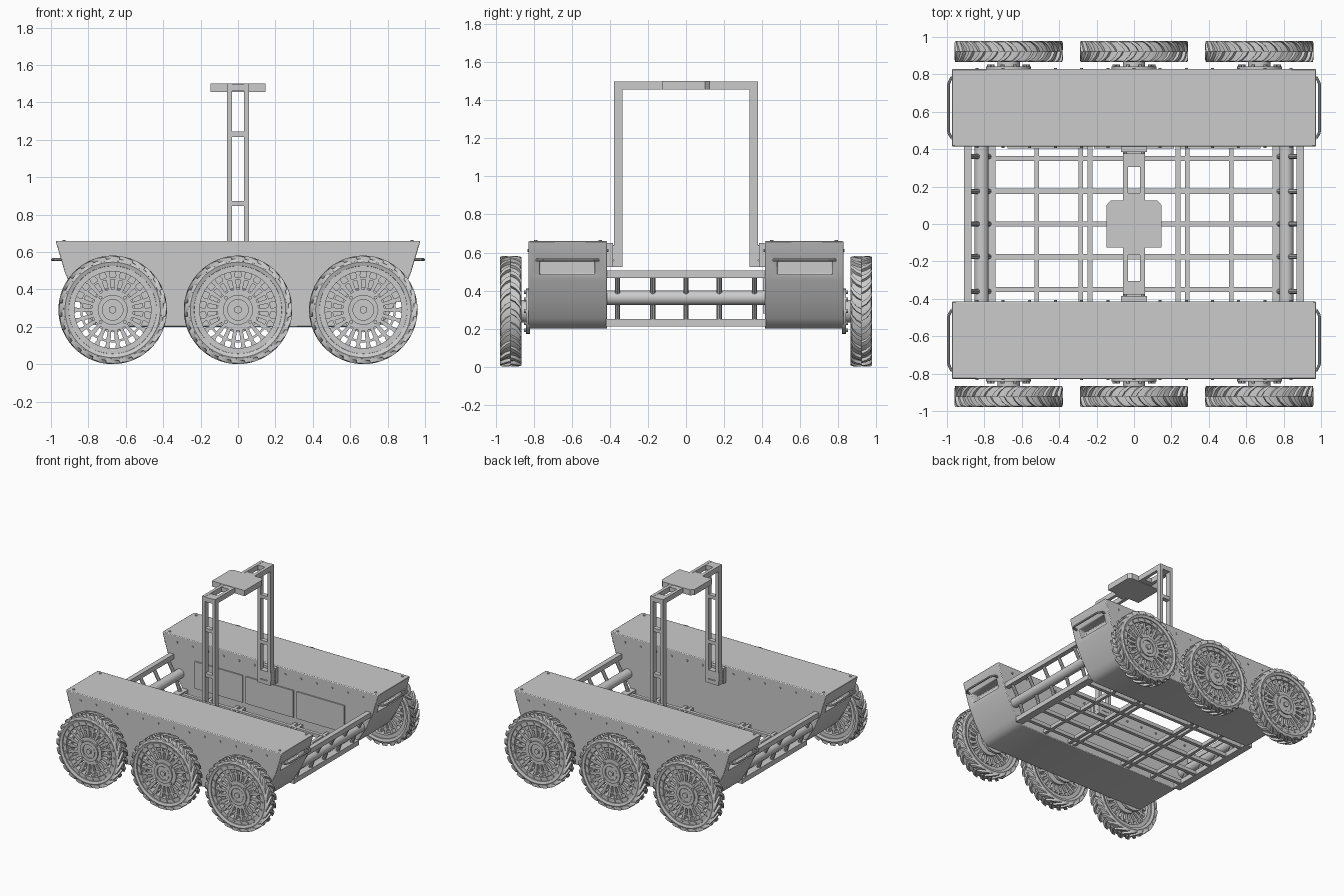
import bpy, bmesh
from math import sin, cos, pi, radians
from mathutils import Vector, Matrix

if "Cube" in bpy.data.objects:
    bpy.data.objects.remove(bpy.data.objects["Cube"])


def finish(name, bm):
    bmesh.ops.recalc_face_normals(bm, faces=bm.faces)
    me = bpy.data.meshes.new(name)
    bm.to_mesh(me)
    bm.free()
    ob = bpy.data.objects.new(name, me)
    bpy.context.collection.objects.link(ob)
    return ob


def box(bm, x0, x1, y0, y1, z0, z1):
    m = Matrix.Translation(((x0 + x1) / 2, (y0 + y1) / 2, (z0 + z1) / 2)) @ \
        Matrix.Diagonal((abs(x1 - x0), abs(y1 - y0), abs(z1 - z0), 1))
    bmesh.ops.create_cube(bm, size=1, matrix=m)


def rod(bm, a, b, r, n=12):
    a, b = Vector(a), Vector(b)
    d = b - a
    m = Matrix.Translation((a + b) / 2) @ d.to_track_quat('Z', 'Y').to_matrix().to_4x4()
    bmesh.ops.create_cone(bm, cap_ends=True, segments=n, radius1=r, radius2=r,
                          depth=d.length, matrix=m)


def loft(bm, rings, closed=False):
    """Skin a list of equal-length point loops."""
    vs = [[bm.verts.new(p) for p in ring] for ring in rings]
    n = len(vs[0])
    for i in range(len(vs) if closed else len(vs) - 1):
        a, b = vs[i], vs[(i + 1) % len(vs)]
        for j in range(n):
            bm.faces.new((a[j], a[(j + 1) % n], b[(j + 1) % n], b[j]))
    if not closed:
        bm.faces.new(vs[0])
        bm.faces.new(vs[-1])


def lathe(bm, profile, n=48):
    """Revolve a closed (radius, y) profile around the y axis."""
    loft(bm, [[(r * cos(2 * pi * i / n), y, r * sin(2 * pi * i / n)) for r, y in profile]
              for i in range(n)], True)


def ring(bm, r0, r1, y0, y1):
    lathe(bm, [(r0, y0), (r1, y0), (r1, y1), (r0, y1)])


def polar(r, a, y):
    return (r * cos(a), y, r * sin(a))


# Wheel: tyre, curved chevron lugs, perforated disc, hub (+y is outboard)
bm = bmesh.new()
lathe(bm, [(.235, -.05), (.255, -.057), (.272, -.05), (.274, 0), (.272, .05),
           (.255, .057), (.235, .05), (.23, 0)], 60)
LUGS = 24
for i in range(LUGS):
    for s in (-1, 1):
        rings = []
        for t, sweep in ((0, 0), (.025, .05), (.045, .13), (.057, .22)):
            a = 2 * pi * (i + .25 * s) / LUGS + sweep
            top = .29 if t < .05 else .285
            rings.append([polar(.262, a, s * t), polar(.262, a + .12, s * t),
                          polar(top, a + .105, s * t), polar(top, a + .015, s * t)])
        loft(bm, rings)
ring(bm, .205, .24, -.04, .042)
ring(bm, .162, .174, -.015, .03)
ring(bm, .03, .11, -.03, .035)
ring(bm, .055, .08, .03, .045)
for i in range(22):
    a = 2 * pi * i / 22
    loft(bm, [[polar(r, a - w / r, -.015), polar(r, a + w / r, -.015),
               polar(r, a + w / r, .03), polar(r, a - w / r, .03)]
              for r, w in ((.1, .008), (.165, .012), (.185, .009), (.21, .017))])
    p = Vector(polar(.222, a, .04))
    rod(bm, p, p + Vector((0, .008, 0)), .009, 8)
rod(bm, (0, -.04, 0), (0, .04, 0), .05, 24)
rod(bm, (0, .04, 0), (0, .052, 0), .022, 6)
for i in range(4):
    p = Vector(polar(.092, pi / 4 + i * pi / 2, .03))
    rod(bm, p, p + Vector((0, .014, 0)), .01, 8)
wheel = finish("wheel", bm)
wheel_mesh = wheel.data
bpy.data.objects.remove(wheel)
for s, side in ((-1, "right"), (1, "left")):
    for k, x in enumerate((-.67, 0, .67)):
        ob = bpy.data.objects.new(f"wheel_{side}_{k + 1}", wheel_mesh)
        ob.location = (x, s * .922, .291)
        ob.rotation_euler.z = 0 if s > 0 else pi
        bpy.context.collection.objects.link(ob)

# Axle mounts: bolted flange plus motor housing outside each pod
for s, side in ((-1, "right"), (1, "left")):
    bm = bmesh.new()
    for x in (-.67, 0, .67):
        rod(bm, (x, s * .82, .291), (x, s * .842, .291), .12, 24)
        rod(bm, (x, s * .84, .291), (x, s * .90, .291), .06, 24)
        for i in range(10):
            a = 2 * pi * i / 10
            px, pz = x + .105 * cos(a), .291 + .105 * sin(a)
            rod(bm, (px, s * .84, pz), (px, s * .853, pz), .01, 8)
    finish(f"axle_mounts_{side}", bm)

# Side pods: tapered hull profile swept across y, with pockets in the ends
half = [(.975, .66), (.968, .635), (.925, .49), (.91, .455), (.865, .36),
        (.80, .255), (.77, .22), (.73, .2)]
outline = half + [(-x, z) for x, z in reversed(half)]
for s, side in ((-1, "right"), (1, "left")):
    bm = bmesh.new()
    loft(bm, [[(x, s * y, z) for x, z in outline] for y in (.415, .828)])
    pod = finish(f"side_pod_{side}", bm)
    bm = bmesh.new()
    for e in (-1, 1):
        box(bm, e * .87, e * 1.05, s * .48, s * .77, .485, .555)
    cutter = finish(f"pod_pocket_cutter_{side}", bm)
    cutter.hide_render = True
    cutter.display_type = 'WIRE'
    mod = pod.modifiers.new("pockets", 'BOOLEAN')
    mod.operation, mod.object, mod.solver = 'DIFFERENCE', cutter, 'EXACT'
    mod = pod.modifiers.new("soft_edges", 'BEVEL')
    mod.width, mod.segments, mod.limit_method = .006, 2, 'ANGLE'
    mod.angle_limit = radians(50)

    # Lid screws and wall bolts
    bm = bmesh.new()
    for x in (-.93, .93):
        for y in (.45, .79):
            rod(bm, (x, s * y, .655), (x, s * y, .665), .009, 8)
    for i in range(13):
        x = -.84 + .14 * i
        rod(bm, (x, s * .825, .61), (x, s * .834, .61), .008, 8)
        rod(bm, (x, s * .418, .61), (x, s * .407, .61), .008, 8)
    finish(f"pod_bolts_{side}", bm)

    # Grab handles on the pod ends
    bm = bmesh.new()
    for e in (-1, 1):
        path = [(.92, .46), (.975, .46), (.992, .49), (.992, .75), (.975, .785), (.92, .785)]
        pts = [(e * x, s * y, .56) for x, y in path]
        for a, b in zip(pts, pts[1:]):
            rod(bm, a, b, .008, 10)
    finish(f"end_handles_{side}", bm)

# Flat access panels on the inner wall of the left pod
bm = bmesh.new()
for x in (-.46, 0, .46):
    box(bm, x - .215, x + .215, .405, .42, .28, .5)
finish("inner_access_panels", bm)

# Floor grid between the pods
bm = bmesh.new()
for y in (-.35, -.175, 0, .175, .35):
    box(bm, -.77, .77, y - .014, y + .014, .212, .242)
for x in (-.52, -.285, -.235, .235, .285, .52):
    box(bm, x - .013, x + .013, -.42, .42, .21, .24)
finish("floor_grid", bm)

# Sloped end ladders: top rail, middle tube, bottom rail and struts
for e, end in ((-1, "rear"), (1, "front")):
    bm = bmesh.new()
    box(bm, e * .87, e * .91, -.42, .42, .465, .505)
    box(bm, e * .74, e * .80, -.42, .42, .21, .25)
    rod(bm, (e * .815, -.42, .362), (e * .815, .42, .362), .038, 20)
    for y in (-.36, -.175, 0, .175, .36):
        rod(bm, (e * .89, y, .485), (e * .82, y, .362), .014, 10)
        rod(bm, (e * .82, y, .362), (e * .77, y, .23), .014, 10)
    finish(f"end_ladder_{end}", bm)

# Sensor mast: twin uprights each side, rungs, bolted feet
for s, side in ((-1, "right"), (1, "left")):
    bm = bmesh.new()
    for x in (-.046, .046):
        box(bm, x - .013, x + .013, s * .335, s * .378, .53, 1.5)
    for z in (.86, 1.23):
        box(bm, -.04, .04, s * .338, s * .375, z - .014, z + .014)
    box(bm, -.06, .06, s * .335, s * .40, .525, .555)
    box(bm, -.07, .07, s * .385, s * .418, .525, .65)
    box(bm, -.06, .06, s * .338, s * .39, .56, .63)
    for x in (-.05, .05):
        for z in (.55, .59, .63):
            rod(bm, (x, s * .39, z), (x, s * .378, z), .009, 8)
    finish(f"mast_post_{side}", bm)

# Mast top frame and sensor plate
bm = bmesh.new()
for x in (-.046, .046):
    box(bm, x - .013, x + .013, -.378, .378, 1.458, 1.5)
for s in (-1, 1):
    box(bm, -.04, .04, s * .305, s * .378, 1.46, 1.498)
    box(bm, -.04, .04, s * .12, s * .165, 1.46, 1.498)
finish("mast_top_frame", bm)
bm = bmesh.new()
plate = [(-.148, -.125), (.148, -.125), (.148, .1), (.125, .125), (-.125, .125), (-.148, .1)]
loft(bm, [[(x, y, z) for x, y in plate] for z in (1.456, 1.502)])
finish("sensor_plate", bm)

# Smooth shading with sharp edges kept
bpy.ops.object.select_all(action='DESELECT')
for ob in bpy.context.scene.objects:
    ob.select_set(True)
    bpy.context.view_layer.objects.active = ob
bpy.ops.object.shade_smooth_by_angle(angle=radians(30))
